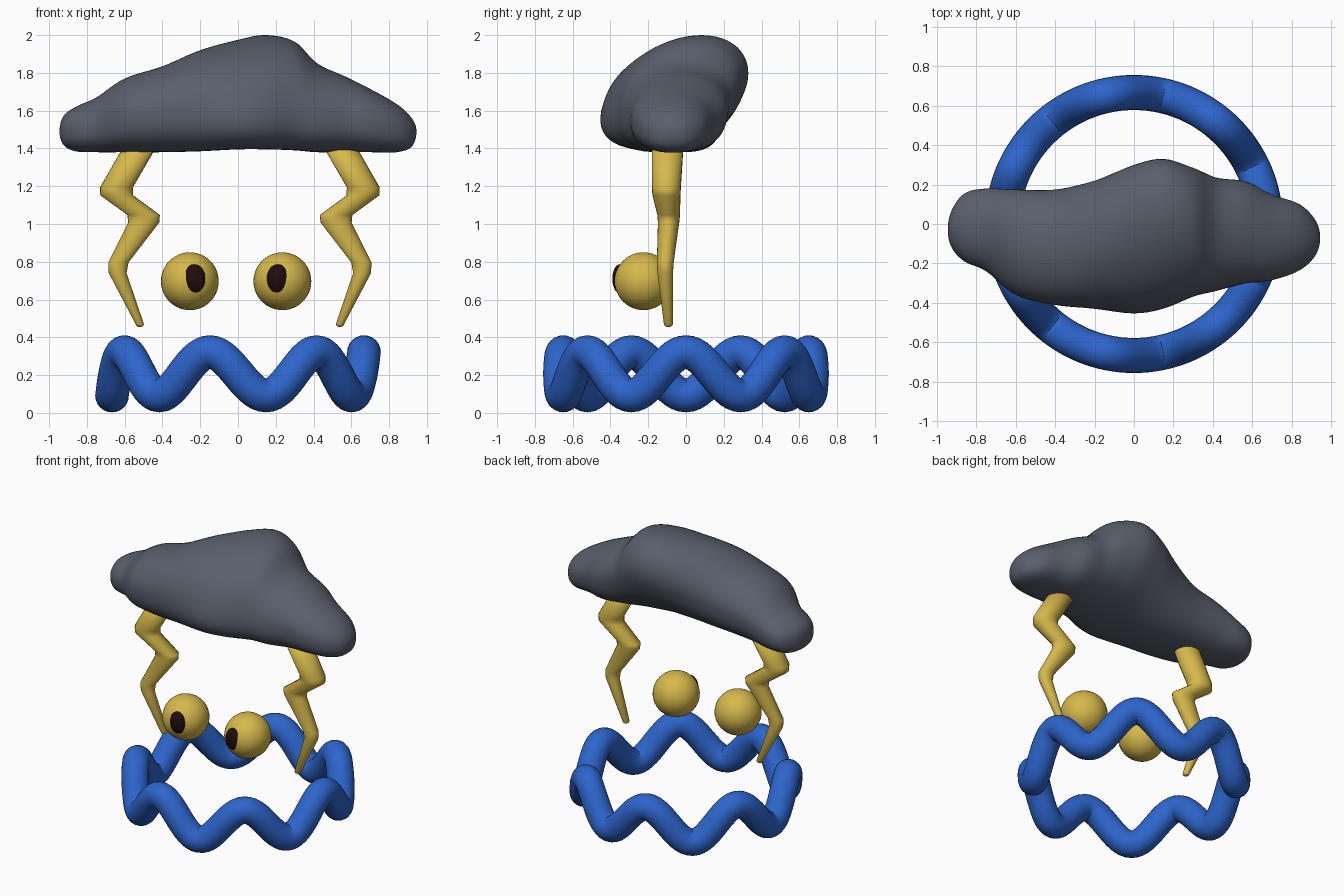
import bpy, bmesh
from math import sin, cos, pi, exp, sqrt, copysign
from mathutils import Vector, Matrix

if "Cube" in bpy.data.objects:
    bpy.data.objects.remove(bpy.data.objects["Cube"])


def material(name, rgb):
    mat = bpy.data.materials.new(name)
    mat.use_nodes = True
    mat.diffuse_color = (*rgb, 1)
    mat.node_tree.nodes["Principled BSDF"].inputs["Base Color"].default_value = (*rgb, 1)
    return mat


storm_grey = material("storm grey", (0.1, 0.115, 0.15))
yellow = material("golden yellow", (0.67, 0.48, 0.07))
blue = material("bright blue", (0.026, 0.13, 0.6))
dark_brown = material("dark brown", (0.015, 0.004, 0.004))


def finish(name, bm, mat):
    bmesh.ops.recalc_face_normals(bm, faces=bm.faces)
    for face in bm.faces:
        face.smooth = True
    mesh = bpy.data.meshes.new(name)
    bm.to_mesh(mesh)
    bm.free()
    mesh.materials.append(mat)
    obj = bpy.data.objects.new(name, mesh)
    bpy.context.collection.objects.link(obj)
    return obj


def loft(name, sections, mat, closed=False):
    """Skin a list of equal-length point loops; closed joins the last to the first."""
    bm = bmesh.new()
    loops = [[bm.verts.new(p) for p in section] for section in sections]
    n = len(loops[0])
    pairs = list(zip(loops, loops[1:]))
    if closed:
        pairs.append((loops[-1], loops[0]))
    else:
        bm.faces.new(loops[0])
        bm.faces.new(loops[-1])
    for a, b in pairs:
        for i in range(n):
            j = (i + 1) % n
            bm.faces.new((a[i], a[j], b[j], b[i]))
    return finish(name, bm, mat)


def ellipsoid(name, center, radii, mat):
    bm = bmesh.new()
    bmesh.ops.create_uvsphere(bm, u_segments=40, v_segments=24, radius=1)
    bmesh.ops.transform(bm, verts=bm.verts,
                        matrix=Matrix.Translation(center) @ Matrix.Diagonal((*radii, 1)))
    return finish(name, bm, mat)


def angles(n):
    return [2 * pi * i / n for i in range(n)]


# Cloud: smooth loft along x; each station is (x, back-to-front limits, top, bottom)
stations = [Vector(s) for s in (
    (-.945, -.03, -.03, 1.49, 1.49), (-.925, -.12, .07, 1.57, 1.42),
    (-.86, -.19, .155, 1.62, 1.385), (-.75, -.24, .18, 1.67, 1.38),
    (-.6, -.36, .175, 1.77, 1.38), (-.4, -.41, .175, 1.835, 1.38),
    (-.2, -.425, .22, 1.92, 1.385), (0, -.44, .3, 1.975, 1.395),
    (.15, -.415, .33, 2, 1.395), (.3, -.36, .285, 1.965, 1.39),
    (.42, -.335, .235, 1.85, 1.38), (.57, -.3, .215, 1.78, 1.38),
    (.7, -.285, .15, 1.715, 1.38), (.84, -.235, .1, 1.635, 1.38),
    (.92, -.16, .02, 1.56, 1.41), (.945, -.07, -.07, 1.49, 1.49))]


def mirrored_past(tip, inner):
    ghost = 2 * tip - inner
    ghost[0] = inner[0]
    return ghost


def spline(a, b, c, d, t):
    return (2 * b + (c - a) * t + (2 * a - 5 * b + 4 * c - d) * t**2
            + (3 * b - a - 3 * c + d) * t**3) / 2


def cloud_section(station):
    x, y_min, y_max, top, bottom = station
    lean = 0.36 * exp(-((x - 0.1) / 0.35)**2)
    half = (y_max - y_min) / 2 / sqrt(1 + lean**2)
    points = []
    for a in angles(56):
        c, s = cos(a), sin(a)
        if s < 0:  # flatter underside
            c, s = copysign(abs(c)**0.8, c), -abs(s)**0.8
        points.append((x, (y_min + y_max) / 2 + half * (c + lean * s),
                       (top + bottom) / 2 + s * (top - bottom) / 2))
    return points


guide = [mirrored_past(stations[0], stations[1]), *stations,
         mirrored_past(stations[-1], stations[-2])]
steps = 6
sections = []
for k in range(len(stations) - 1):
    for i in range(steps):
        t = i / steps if k + i else 0.02
        sections.append(cloud_section(spline(*guide[k:k + 4], t)))
sections.append(cloud_section(spline(*guide[-4:], 0.98)))
loft("cloud", sections, storm_grey)

# Wavy ring: a tube following seven waves around a circle
waves, ring_radius, swing, tube = 7, 0.667, 0.115, 0.089
sections = []
for a in angles(210):
    out = Vector((cos(a), sin(a), 0))
    center = out * ring_radius + Vector((0, 0, 0.207 + swing * cos(waves * a)))
    along = Vector((-sin(a) * ring_radius, cos(a) * ring_radius,
                    -swing * waves * sin(waves * a))).normalized()
    side = along.cross(out)
    sections.append([center + tube * (out * cos(b) + side * sin(b)) for b in angles(24)])
loft("wavy_ring", sections, blue, closed=True)

# Lightning bolts: level oval rings (x, y, z, x radius, y radius), softened at each corner
bolt = [Vector(p) for p in (
    (.5, -.095, 1.46, .088, .085), (.67, -.105, 1.165, .087, .076),
    (.492, -.09, 1.035, .086, .058), (.66, -.112, .77, .05, .043),
    (.53, -.093, .47, .022, .024))]
path = [bolt[0]]
for before, corner, after in zip(bolt, bolt[1:], bolt[2:]):
    path += [corner.lerp(before, 0.1), corner * 0.9 + (before + after) * 0.05,
             corner.lerp(after, 0.1)]
tip = bolt[-1]
path.append(tip)
for drop, shrink in ((0.009, 0.8), (0.014, 0.4)):
    end = tip.copy()
    end[2] -= drop
    end[3] *= shrink
    end[4] *= shrink
    path.append(end)

# Eyes with domed oval pupils, and one bolt on each side
for label, side in (("left", 1), ("right", -1)):
    loft(label + "_lightning_bolt",
         [[(0.01 + side * x + rx * cos(a), y + ry * sin(a), z) for a in angles(24)]
          for x, y, z, rx, ry in path], yellow)
    ellipsoid(label + "_eye", (side * 0.245 - 0.01, -0.225, 0.697), [0.153] * 3, yellow)
    ellipsoid(label + "_pupil", (side * 0.221 - 0.01, -0.35, 0.71),
              (0.058, 0.04, 0.077), dark_brown)
